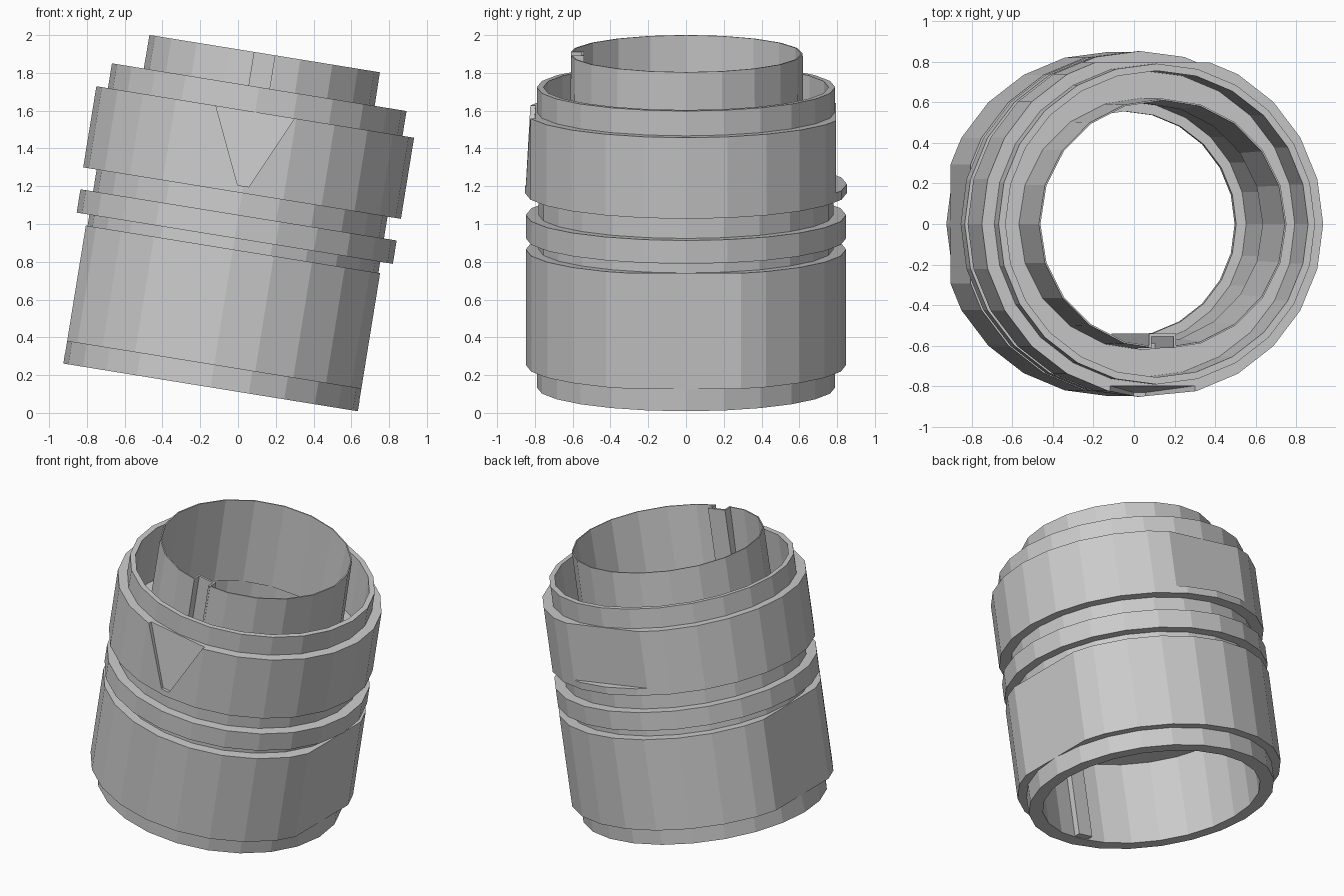
import bpy, bmesh, math
from mathutils import Matrix

if "Cube" in bpy.data.objects:
    bpy.data.objects.remove(bpy.data.objects["Cube"])

# The whole fitting leans towards +x; parts are made upright, then tilted
TILT = Matrix.Translation((-0.145, 0, 0.135)) @ Matrix.Rotation(math.radians(9.2), 4, 'Y')


def finish(name, bm):
    bmesh.ops.recalc_face_normals(bm, faces=bm.faces)
    bm.transform(TILT)
    me = bpy.data.meshes.new(name)
    bm.to_mesh(me)
    bm.free()
    ob = bpy.data.objects.new(name, me)
    bpy.context.collection.objects.link(ob)
    return ob


def lathe(name, profile, sides):
    """Revolve a closed (radius, height) profile."""
    bm = bmesh.new()
    rings = []
    for i in range(sides):
        a = 2 * math.pi * i / sides
        rings.append([bm.verts.new((r * math.cos(a), r * math.sin(a), z)) for r, z in profile])
    n = len(profile)
    for i in range(sides):
        p, q = rings[i], rings[(i + 1) % sides]
        for j in range(n):
            k = (j + 1) % n
            bm.faces.new((p[j], q[j], q[k], p[k]))
    return finish(name, bm)


def box(name, x0, x1, y0, y1, z0, z1):
    bm = bmesh.new()
    m = Matrix.Translation(((x0 + x1) / 2, (y0 + y1) / 2, (z0 + z1) / 2)) \
        @ Matrix.Diagonal((x1 - x0, y1 - y0, z1 - z0, 1))
    bmesh.ops.create_cube(bm, size=1, matrix=m)
    return finish(name, bm)


def cut(ob, cutter):
    cutter.hide_render = True
    cutter.hide_set(True)
    mod = ob.modifiers.new("cut", 'BOOLEAN')
    mod.operation = 'DIFFERENCE'
    mod.solver = 'EXACT'
    mod.object = cutter


# Outer shell: foot, sleeve, collar, upper band, thin top wall, cavity
shell = lathe("outer_shell", [
    (0.70, 0), (0.79, 0), (0.79, 0.12), (0.848, 0.12), (0.848, 0.74),
    (0.78, 0.74), (0.78, 0.80), (0.848, 0.80), (0.848, 0.925),
    (0.78, 0.925), (0.78, 1.042), (0.852, 1.042), (0.852, 1.477),
    (0.79, 1.477), (0.79, 1.61), (0.755, 1.61), (0.755, 1.2),
    (0.605, 1.2), (0.605, 0.63), (0.555, 0.63), (0.555, 0.58), (0.70, 0.55)], 24)

# Flats on both sides of the sleeve and at the back of the upper band
for s, label in ((-1, "left"), (1, "right")):
    xs = sorted((s * 0.789, s * 1.2))
    cut(shell, box("flat_cutter_" + label, *xs, -0.6, 0.6, 0.06, 0.77))
cut(shell, box("back_flat_cutter", -0.6, 0.6, 0.795, 1.2, 1.09, 1.54))

# Pointed recess at the front of the upper band, deeper towards the top
bm = bmesh.new()
outline = [(-0.24, 1.54, -0.792), (-0.03, 1.08, -0.83), (0.03, 1.08, -0.83), (0.24, 1.54, -0.792)]
inner = [bm.verts.new((x, y, z)) for x, z, y in outline]
outer = [bm.verts.new((x, -1.0, z)) for x, z, y in outline]
bm.faces.new(inner)
bm.faces.new(outer[::-1])
for i in range(4):
    k = (i + 1) % 4
    bm.faces.new((inner[i], inner[k], outer[k], outer[i]))
cut(shell, finish("recess_cutter", bm))

# Inner tube with a slot at the front
tube = lathe("inner_tube", [(0.622, 1.2), (0.618, 1.79), (0.61, 1.79), (0.595, 1.2)], 20)
cut(tube, box("slot_cutter", -0.055, 0.055, -0.7, -0.5, 1.21, 1.9))

# Channel behind the slot, and the key rib in the lower cavity
box("channel_back", -0.055, 0.055, -0.555, -0.54, 0.63, 1.79)
for s in (-1, 1):
    xs = sorted((s * 0.055, s * 0.067))
    box("channel_side", *xs, -0.61, -0.54, 0.63, 1.79)
box("lower_rib", -0.055, 0.055, -0.71, -0.65, 0.005, 0.57)
